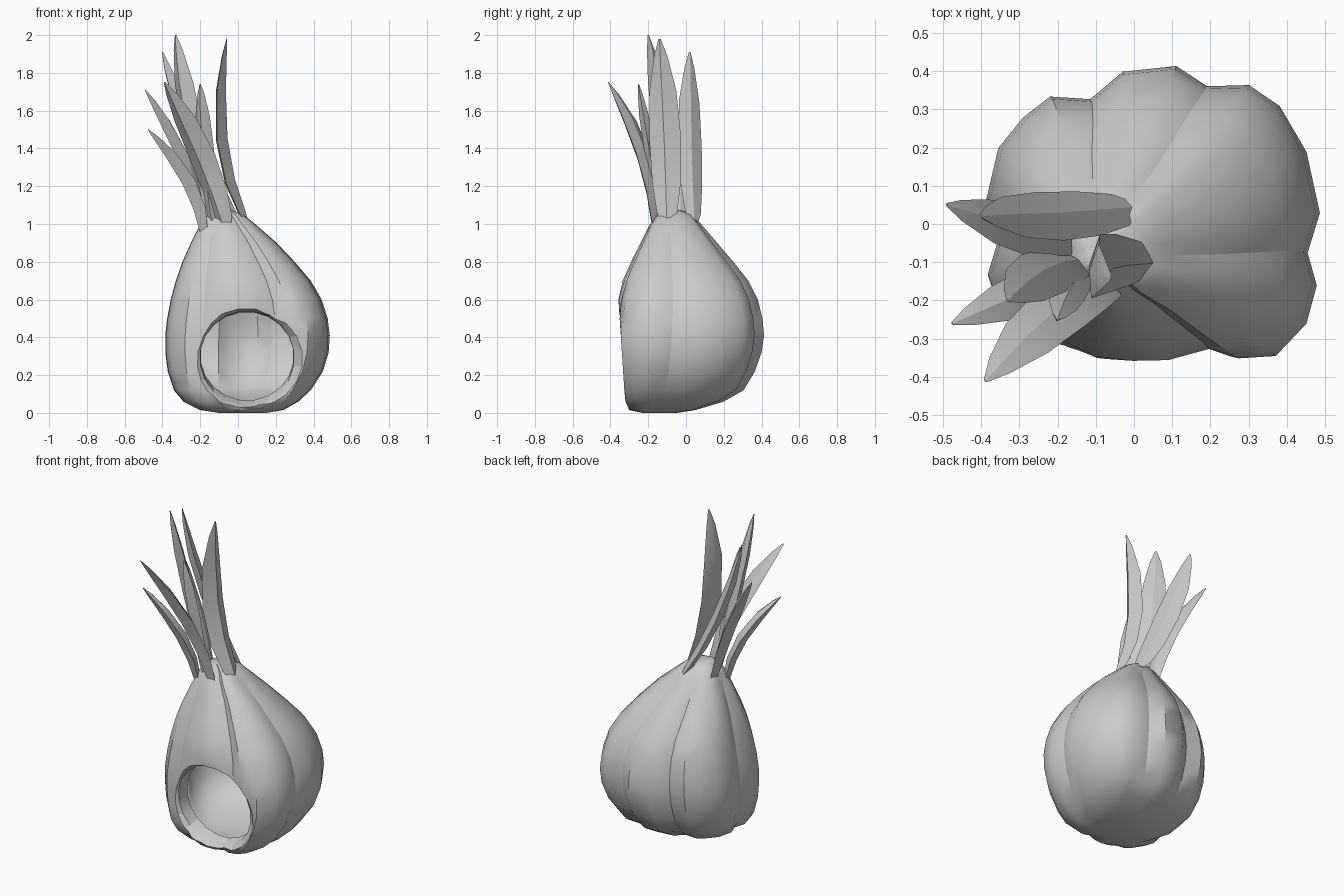
import bpy, bmesh, math
from mathutils import Vector

if "Cube" in bpy.data.objects:
    bpy.data.objects.remove(bpy.data.objects["Cube"])

grey = bpy.data.materials.new("plain grey")
grey.diffuse_color = (0.6, 0.6, 0.6, 1)
grey.use_nodes = True
grey.node_tree.nodes["Principled BSDF"].inputs["Base Color"].default_value = grey.diffuse_color


def loft(name, rings, creases=()):
    """Skin closed rings into a capped solid, with sharp lines along some columns."""
    bm = bmesh.new()
    rows = [[bm.verts.new(p) for p in ring] for ring in rings]
    n = len(rows[0])
    for a, b in zip(rows, rows[1:]):
        for i in range(n):
            bm.faces.new((a[i], a[(i + 1) % n], b[(i + 1) % n], b[i]))
    bm.faces.new(rows[0][::-1])
    bm.faces.new(rows[-1])
    for i in creases:
        for a, b in zip(rows[3:], rows[4:-2]):
            bm.edges.get((a[i], b[i])).smooth = False
    bmesh.ops.remove_doubles(bm, verts=bm.verts, dist=0.0005)
    bmesh.ops.recalc_face_normals(bm, faces=bm.faces)
    me = bpy.data.meshes.new(name)
    bm.to_mesh(me)
    bm.free()
    me.materials.append(grey)
    ob = bpy.data.objects.new(name, me)
    bpy.context.collection.objects.link(ob)
    return ob


def smooth(ob, angle):
    bpy.ops.object.select_all(action='DESELECT')
    ob.select_set(True)
    bpy.context.view_layer.objects.active = ob
    bpy.ops.object.shade_smooth_by_angle(angle=math.radians(angle), keep_sharp_edges=True)


# Lobed outline of the bulb at its widest, seen from above
outline = [(.453, -.075), (.485, .03), (.45, .19), (.38, .31), (.30, .365),
           (.19, .362), (.11, .415), (-.03, .4), (-.115, .328), (-.22, .335),
           (-.29, .28), (-.355, .2), (-.385, .07), (-.352, -.03), (-.382, -.13),
           (-.35, -.22), (-.28, -.3), (-.19, -.315), (-.1, -.375), (0, -.395),
           (.1, -.385), (.2, -.335), (.28, -.37), (.37, -.345), (.45, -.26), (.477, -.16)]
valleys = (0, 5, 8, 13, 17, 21)
# Bulb extents by height: z, x min, x max, y min, y max
levels = [(0.0, -.1, .15, -.23, -.05), (.015, -.2, .24, -.3, .05), (.06, -.29, .32, -.35, .2),
          (.12, -.34, .385, -.38, .305), (.22, -.373, .45, -.39, .365), (.32, -.386, .48, -.395, .4),
          (.41, -.386, .486, -.395, .413), (.5, -.376, .475, -.385, .405), (.6, -.357, .443, -.365, .38),
          (.7, -.33, .385, -.335, .33), (.8, -.295, .3, -.29, .25), (.9, -.25, .205, -.24, .165),
          (1.0, -.2, .09, -.19, .08), (1.05, -.165, .03, -.155, .035), (1.075, -.13, -.04, -.12, -.03)]


def bulb_rings(inset, front):
    rings = []
    for z, x0, x1, y0, y1 in levels:
        x0, x1, y0, y1 = x0 + inset, x1 - inset, y0 + inset, y1 - inset
        if x1 - x0 < .1 and inset:
            continue
        zz = max(z, inset + z * .8) if inset else z
        rings.append([(x0 + (x + .386) / .871 * (x1 - x0),
                       max(y0 + (y + .395) / .81 * (y1 - y0), front(z)), zz)
                      for x, y in outline])
    return rings


# Bulb with a flattened front
bulb = loft("bulb", bulb_rings(0, lambda z: -.322 - .065 * max(z - .05, 0)), valleys)
# Hollow inside and round doorway with a chamfered rim, tilted with the front
cavity = loft("cavity_cutter", bulb_rings(.035, lambda z: -.22), valleys)
doorway = loft("doorway_cutter", [
    [(.048 + rx * math.cos(a), y - tilt * (cz + rz * math.sin(a) - .05), cz + rz * math.sin(a))
     for a in (math.tau * (i + .5) / 20 for i in range(20))]
    for y, rx, rz, cz, tilt in ((-.40, .30, .27, .285, .065), (-.323, .295, .268, .286, .065),
                                (-.285, .25, .25, .29, .065), (-.16, .245, .22, .31, 0))])
bpy.context.view_layer.objects.active = bulb
for cutter in (cavity, doorway):
    mod = bulb.modifiers.new("cut", 'BOOLEAN')
    mod.operation, mod.solver, mod.object = 'DIFFERENCE', 'EXACT', cutter
    bpy.ops.object.modifier_apply(modifier=mod.name)
    bpy.data.objects.remove(cutter)
smooth(bulb, 38)


def leaf(name, base, mid, tip, facing, width, thick=.045):
    """Pointed blade bent through mid, ridged on its outer face."""
    base, mid, tip = Vector(base), Vector(mid), Vector(tip)
    ctrl = 2 * mid - (base + tip) / 2
    a = math.radians(facing)
    flat = Vector((-math.sin(a), math.cos(a), 0))
    rings = []
    for t, w in ((0, .4), (.06, .65), (.25, .9), (.5, 1), (.75, .85), (.92, .42), (1, .07)):
        p = base * (1 - t) ** 2 + ctrl * 2 * t * (1 - t) + tip * t * t
        tangent = ((ctrl - base) * (1 - t) + (tip - ctrl) * t).normalized()
        side = (flat - tangent * flat.dot(tangent)).normalized()
        s = side * width * w
        d = side.cross(tangent) * thick * w
        rings.append([p - s, p + d, p + s, p - d * .4])
    smooth(loft(name, rings), 25)


# Tuft of leaves: base, middle, tip, facing angle, half width
leaf("leaf_right", (.035, -.1, 1.02), (-.10, -.11, 1.45), (-.06, -.14, 1.98), -8, .085)
leaf("leaf_tall", (-.14, -.1, 1.0), (-.24, -.13, 1.5), (-.33, -.2, 2.0), 230, .075)
leaf("leaf_back", (-.01, .04, 1.02), (-.22, .02, 1.42), (-.4, .02, 1.91), 215, .075)
leaf("leaf_left", (-.16, -.03, .98), (-.28, -.02, 1.36), (-.49, .05, 1.71), 195, .07)
leaf("leaf_low", (-.18, -.13, .94), (-.26, -.17, 1.23), (-.475, -.26, 1.5), 215, .06)
leaf("leaf_front", (-.065, -.16, .98), (-.19, -.22, 1.36), (-.388, -.41, 1.75), 242, .08)
leaf("leaf_small", (-.13, -.13, 1.0), (-.17, -.18, 1.4), (-.2, -.25, 1.74), 250, .045)
